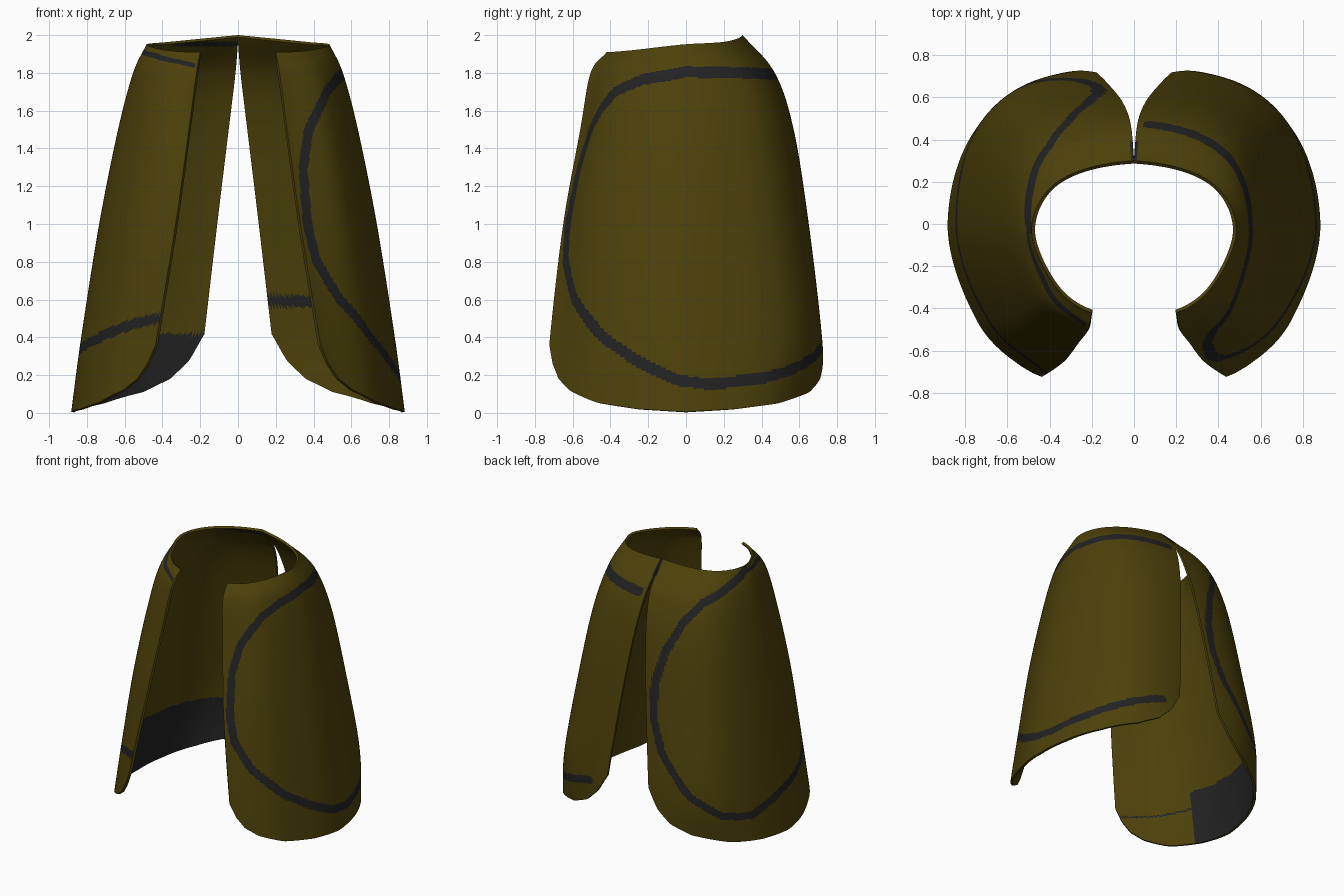
import bpy, bmesh, math
from mathutils import Vector

if "Cube" in bpy.data.objects:
    bpy.data.objects.remove(bpy.data.objects["Cube"])

def material(name, rgb):
    m = bpy.data.materials.new(name)
    m.diffuse_color = (*rgb, 1)
    m.use_nodes = True
    m.node_tree.nodes["Principled BSDF"].inputs["Base Color"].default_value = m.diffuse_color
    return m

olive = material("olive cloth", (0.073, 0.053, 0.003))
charcoal = material("charcoal trim", (0.016, 0.016, 0.017))

# Cross-sections, neck to hem: five (x, y) points from front edge to back edge
SECTIONS = [
    [(.20, -.42), (.38, -.285), (.485, -.02), (.355, .205), (0, .30)],
    [(.22, -.505), (.445, -.35), (.555, 0), (.425, .34), (.015, .47)],
    [(.26, -.56), (.505, -.405), (.635, 0), (.50, .425), (.05, .57)],
    [(.33, -.65), (.59, -.455), (.735, 0), (.58, .49), (.11, .65)],
    [(.43, -.72), (.69, -.46), (.83, 0), (.665, .545), (.18, .72)],
    [(.50, -.75), (.745, -.475), (.885, 0), (.73, .475), (.23, .75)],
]
NECK_Z = [1.91, 1.92, 1.95, 1.965, 2.0]
LEVELS = [0, 1.8, 1.5, 1.0, .4, -.01]
# Hem height along the section, with rounded corners at both ends
HEM = [(0, .36), (.1, .26), (.25, .18), (.5, .12), (1, .055), (1.5, .02), (2, .005),
       (2.5, .02), (3, .05), (3.5, .11), (3.75, .18), (3.9, .28), (4, .42)]
# Trim lines: (position along section, height)
LOOP_R = [(3.9, 1.79), (3, 1.8), (2, 1.805), (1.4, 1.765), (1, 1.7), (.7, 1.6), (.44, 1.5),
          (.22, 1.3), (.14, 1.0), (.2, .8), (.5, .61), (1.03, .41), (1.5, .27),
          (1.9, .175), (2.25, .15), (2.75, .185), (3.1, .23), (3.45, .29), (3.75, .34)]
LOOP_L = [(1.95, 1.93), (2.5, 1.87), (3.1, 1.785), (3.43, 1.66),
          (3.7, 1.45), (3.87, 1.2), (3.9, .95), (3.8, .7), (3.45, .42), (3, .26),
          (2.6, .22), (2, .32), (1.5, .37), (1, .42), (.5, .47), (.08, .5)]
NECK_L = [(.08, 1.84), (.5, 1.86), (1.2, 1.89), (2, 1.915)]
COLS, ROWS, THICK = 150, 176, 0.018

def spline(pts, t, round_start=False, round_end=False):
    """Catmull-Rom through pts, t in 0..len-1; ends straight or kept curved."""
    n = len(pts)
    i = min(int(t), n - 2)
    u = t - i
    b, c = pts[i], pts[i + 1]
    d = pts[i + 2] if i + 2 < n else None
    a = pts[i - 1] if i > 0 else (3 * b - 3 * c + d if round_start else 2 * b - c)
    if d is None:
        d = 3 * c - 3 * b + a if round_end else 2 * c - b
    return 0.5 * (2 * b + (c - a) * u + (2 * a - 5 * b + 4 * c - d) * u * u
                  + (3 * b - a - 3 * c + d) * u ** 3)

def linear(table, s):
    for (a, za), (b, zb) in zip(table, table[1:]):
        if s <= b:
            return za + (zb - za) * (s - a) / (b - a)
    return table[-1][1]

def column(s):
    """Points of one vertical strip from the neck down to the hem."""
    keys = []
    for k, sec in enumerate(SECTIONS):
        pts = [Vector((x, y, NECK_Z[i] if k == 0 else LEVELS[k]))
               for i, (x, y) in enumerate(sec)]
        keys.append(spline(pts, s, k == 0, True))
    hem, lo, hi = linear(HEM, s), 2.0, 5.0
    for _ in range(24):
        mid = (lo + hi) / 2
        if spline(keys, mid).z > hem:
            lo = mid
        else:
            hi = mid
    return [spline(keys, lo * r / ROWS) for r in range(ROWS + 1)]

def flat(s, z):
    """Section position and height as lengths on the cloth."""
    return Vector((.34 * s if s < 1 else .34 + .5 * (s - 1), z))

def distance(s, z, line):
    p, best = flat(s, z), 9
    for a, b in zip(line, line[1:]):
        a, b = flat(*a), flat(*b)
        d = b - a
        t = max(0, min(1, (p - a).dot(d) / d.length_squared))
        best = min(best, (p - a - d * t).length)
    return best

def is_trim(side, inner, s, z):
    if inner and side < 0:
        # Lining patch at the hem, its thin seam, and a neck strip
        return ((s > 1.4 and z < .42) or (s <= 1.4 and .285 < z < .297)
                or (s > 3 and 1.94 < z < 1.965))
    if inner:
        return s > 2.6 and .56 < z < .62
    if s > 3.965 and z > 1.9:
        return True
    if side > 0:
        return distance(s, z, LOOP_R) < .03
    return distance(s, z, LOOP_L) < .029 or distance(s, z, NECK_L) < .012

outer = [column(4 * c / COLS) for c in range(COLS + 1)]

# Lining: the outer surface moved inwards along its normal
lining = []
for c in range(COLS + 1):
    strip = []
    for r in range(ROWS + 1):
        du = outer[min(c + 1, COLS)][r] - outer[max(c - 1, 0)][r]
        dv = outer[c][min(r + 1, ROWS)] - outer[c][max(r - 1, 0)]
        p = outer[c][r] + du.cross(dv).normalized() * THICK
        p.z = max(p.z, 0)
        p.x = max(p.x, 0)
        strip.append(p)
    lining.append(strip)

def build_half(name, side):
    bm = bmesh.new()
    layers = []
    for grid in (outer, lining):
        layers.append([[bm.verts.new((side * max(p.x, 0), p.y, p.z)) for p in strip]
                       for strip in grid])
    # Outer cloth and lining
    for inner, g in enumerate(layers):
        for c in range(COLS):
            for r in range(ROWS):
                q = [g[c][r], g[c + 1][r], g[c + 1][r + 1], g[c][r + 1]]
                f = bm.faces.new(q)
                z = sum(v.co.z for v in q) / 4
                f.material_index = int(is_trim(side, inner, 4 * (c + .5) / COLS, z))
    # Rim closing the edge all the way round
    path = ([(c, 0) for c in range(COLS)] + [(COLS, r) for r in range(ROWS)]
            + [(c, ROWS) for c in range(COLS, 0, -1)] + [(0, r) for r in range(ROWS, 0, -1)])
    a, b = layers
    for (c, r), (d, t) in zip(path, path[1:] + path[:1]):
        bm.faces.new([a[c][r], a[d][t], b[d][t], b[c][r]])
    bmesh.ops.recalc_face_normals(bm, faces=bm.faces)
    mesh = bpy.data.meshes.new(name)
    bm.to_mesh(mesh)
    bm.free()
    mesh.materials.append(olive)
    mesh.materials.append(charcoal)
    ob = bpy.data.objects.new(name, mesh)
    bpy.context.collection.objects.link(ob)
    bpy.ops.object.select_all(action='DESELECT')
    ob.select_set(True)
    bpy.context.view_layer.objects.active = ob
    bpy.ops.object.shade_smooth_by_angle(angle=math.radians(40))

build_half("cape_right_half", 1)
build_half("cape_left_half", -1)
